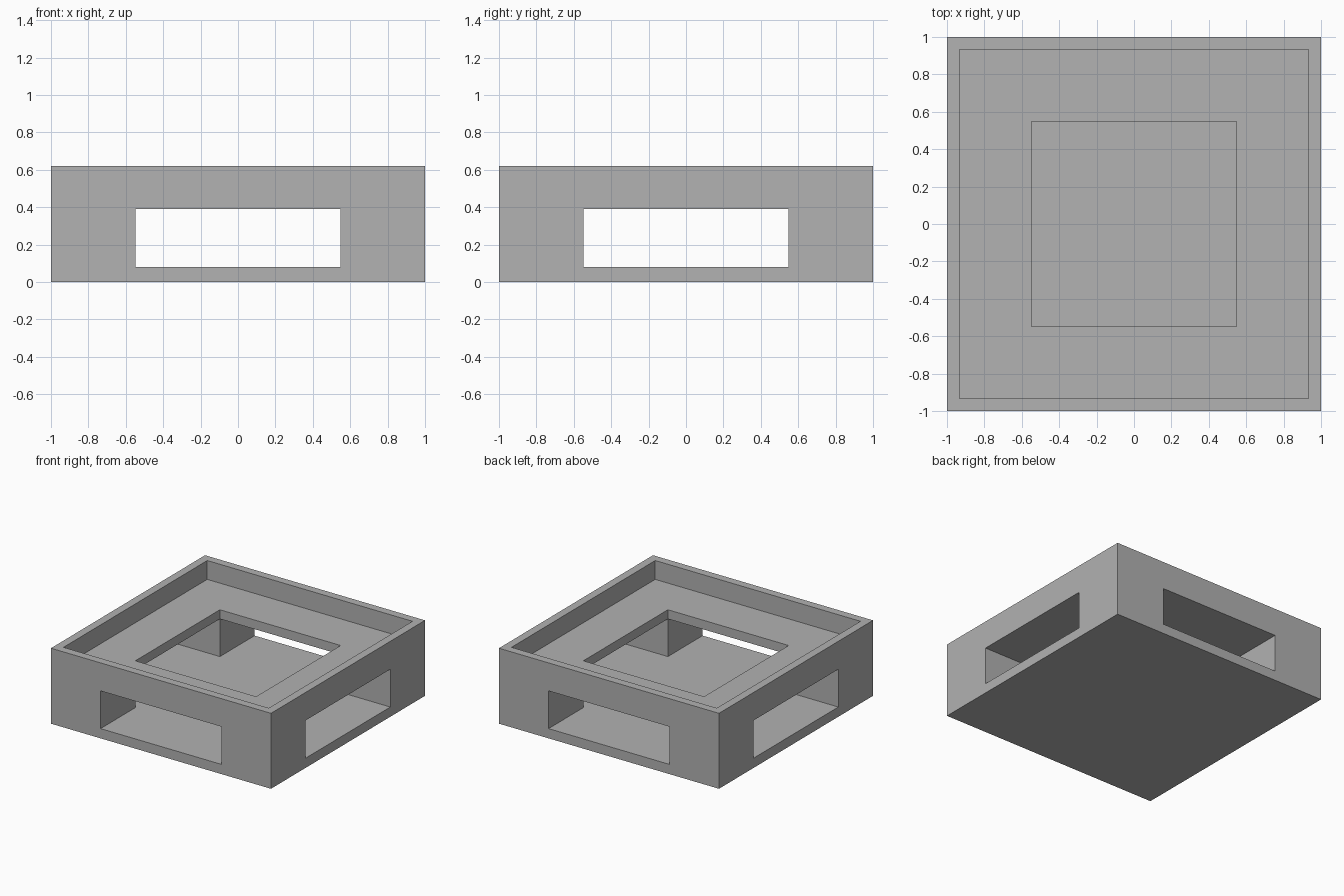
import bpy

cube = bpy.data.objects.get("Cube")
if cube:
    bpy.data.objects.remove(cube, do_unlink=True)

# Main levels and half widths
HEIGHT, RECESS_Z, WINDOW_TOP, FLOOR_Z = 0.62, 0.465, 0.39, 0.08
RECESS, OPENING, OVER = 0.933, 0.549, 1.2

grey = bpy.data.materials.new("plain grey")
grey.use_nodes = True
colour = (0.445, 0.445, 0.445, 1)
grey.diffuse_color = colour
grey.node_tree.nodes["Principled BSDF"].inputs["Base Color"].default_value = colour


def box(name, half_x, half_y, z0, z1):
    """Centred box between two heights."""
    bpy.ops.mesh.primitive_cube_add(size=2, location=(0, 0, (z0 + z1) / 2))
    ob = bpy.context.object
    ob.name = name
    ob.scale = (half_x, half_y, (z1 - z0) / 2)
    bpy.ops.object.transform_apply(location=True, rotation=False, scale=True)
    ob.data.materials.append(grey)
    return ob


def carve(body, cutter):
    """Subtract the cutter from the body, then discard it."""
    cutter.hide_render = True
    mod = body.modifiers.new(cutter.name, "BOOLEAN")
    mod.operation = "DIFFERENCE"
    mod.solver = "EXACT"
    mod.object = cutter
    bpy.context.view_layer.objects.active = body
    bpy.ops.object.modifier_apply(modifier=mod.name)
    bpy.data.objects.remove(cutter, do_unlink=True)


# Solid square block
body = box("square_frame_block", 1, 1, 0, HEIGHT)

# Shallow tray in the top, leaving a thin rim
carve(body, box("tray_cutter", RECESS, RECESS, RECESS_Z, OVER))

# Square shaft down to the floor
carve(body, box("shaft_cutter", OPENING, OPENING, FLOOR_Z, OVER))

# Side windows running through in both directions
carve(body, box("side_window_cutter", OVER, OPENING, FLOOR_Z, WINDOW_TOP))
carve(body, box("front_window_cutter", OPENING, OVER, FLOOR_Z, WINDOW_TOP))
